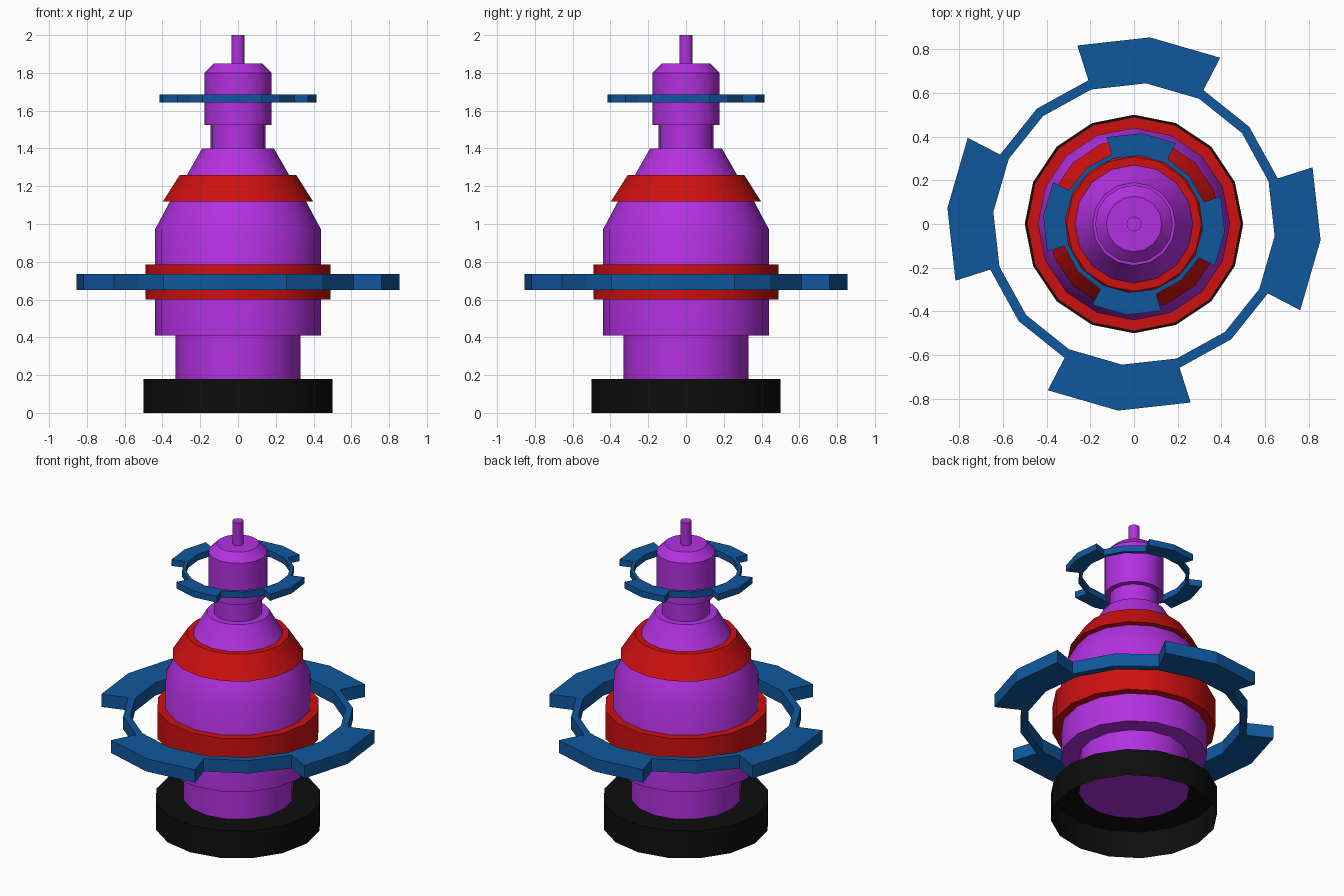
import bpy, bmesh, math

if "Cube" in bpy.data.objects:
    bpy.data.objects.remove(bpy.data.objects["Cube"])

SIDES = 16


def material(name, rgb):
    m = bpy.data.materials.new(name)
    m.diffuse_color = (*rgb, 1)
    m.use_nodes = True
    m.node_tree.nodes["Principled BSDF"].inputs["Base Color"].default_value = m.diffuse_color
    return m


PURPLE = material("purple", (0.45, 0.03, 0.75))
RED = material("red", (0.62, 0.005, 0.005))
BLUE = material("blue", (0.005, 0.095, 0.34))
BLACK = material("black", (0.004, 0.004, 0.004))


def finish(bm, name, mat, smooth_angle=None):
    if smooth_angle:
        for f in bm.faces:
            f.smooth = True
        for e in bm.edges:
            if len(e.link_faces) == 2:
                e.smooth = e.calc_face_angle(0) < math.radians(smooth_angle)
    me = bpy.data.meshes.new(name)
    bm.to_mesh(me)
    bm.free()
    me.materials.append(mat)
    ob = bpy.data.objects.new(name, me)
    bpy.context.collection.objects.link(ob)
    return ob


def circle(bm, r, z, offset=0.0):
    return [bm.verts.new((r * math.cos(offset + math.tau * i / SIDES),
                          r * math.sin(offset + math.tau * i / SIDES), z))
            for i in range(SIDES)]


def lathe(name, profile, mat):
    """Turn an (r, z) profile around z; a bottom-to-top profile faces outward."""
    bm = bmesh.new()
    loops = [circle(bm, r, z) for r, z in profile]
    for a, b in zip(loops, loops[1:]):
        for i in range(SIDES):
            j = (i + 1) % SIDES
            bm.faces.new((a[i], a[j], b[j], b[i]))
    bmesh.ops.remove_doubles(bm, verts=bm.verts, dist=1e-5)
    return finish(bm, name, mat, 35)


def tabbed_ring(name, inner, mid, outer, z0, z1):
    """Thin ring with four broad tabs, each two segments wide."""
    bm = bmesh.new()
    off = math.radians(17.6)
    a, b, c = (circle(bm, r, z0, off) for r in (inner, mid, outer))
    for i in range(SIDES):
        j = (i + 1) % SIDES
        bm.faces.new((a[i], b[i], b[j], a[j]))
        if i % 4 in (2, 3):
            bm.faces.new((b[i], c[i], c[j], b[j]))
    bmesh.ops.delete(bm, geom=[v for v in bm.verts if not v.link_faces], context='VERTS')
    base = bm.faces[:]
    ext = bmesh.ops.extrude_face_region(bm, geom=base, use_keep_orig=True)
    top = [g for g in ext["geom"] if isinstance(g, bmesh.types.BMVert)]
    bmesh.ops.translate(bm, verts=top, vec=(0, 0, z1 - z0))
    bmesh.ops.recalc_face_normals(bm, faces=bm.faces)
    return finish(bm, name, BLUE)


# Base: hollow black skirt with a purple plate in its top
lathe("base_skirt", [(0.5, 0), (0.5, 0.18), (0.33, 0.18)], BLACK)
lathe("base_plate", [(0.33, 0.18), (0, 0.18)], PURPLE)

# Main turned body, neck, head and antenna
lathe("body", [(0.33, 0.18), (0.33, 0.41), (0.44, 0.41), (0.44, 0.97),
               (0.36, 1.12), (0.27, 1.26), (0.19, 1.40), (0.145, 1.40),
               (0.145, 1.525), (0.178, 1.525), (0.178, 1.80), (0.127, 1.85),
               (0.034, 1.85), (0.034, 2.0), (0, 2.0)], PURPLE)

# Red bands
lathe("belt", [(0.43, 0.60), (0.49, 0.60), (0.49, 0.785), (0.43, 0.785)], RED)
lathe("shoulder_band", [(0.35, 1.12), (0.397, 1.12), (0.308, 1.26), (0.265, 1.26)], RED)

# Floating tabbed rings
tabbed_ring("lower_ring", 0.646, 0.69, 0.857, 0.65, 0.735)
tabbed_ring("upper_ring", 0.314, 0.336, 0.417, 1.643, 1.685)
